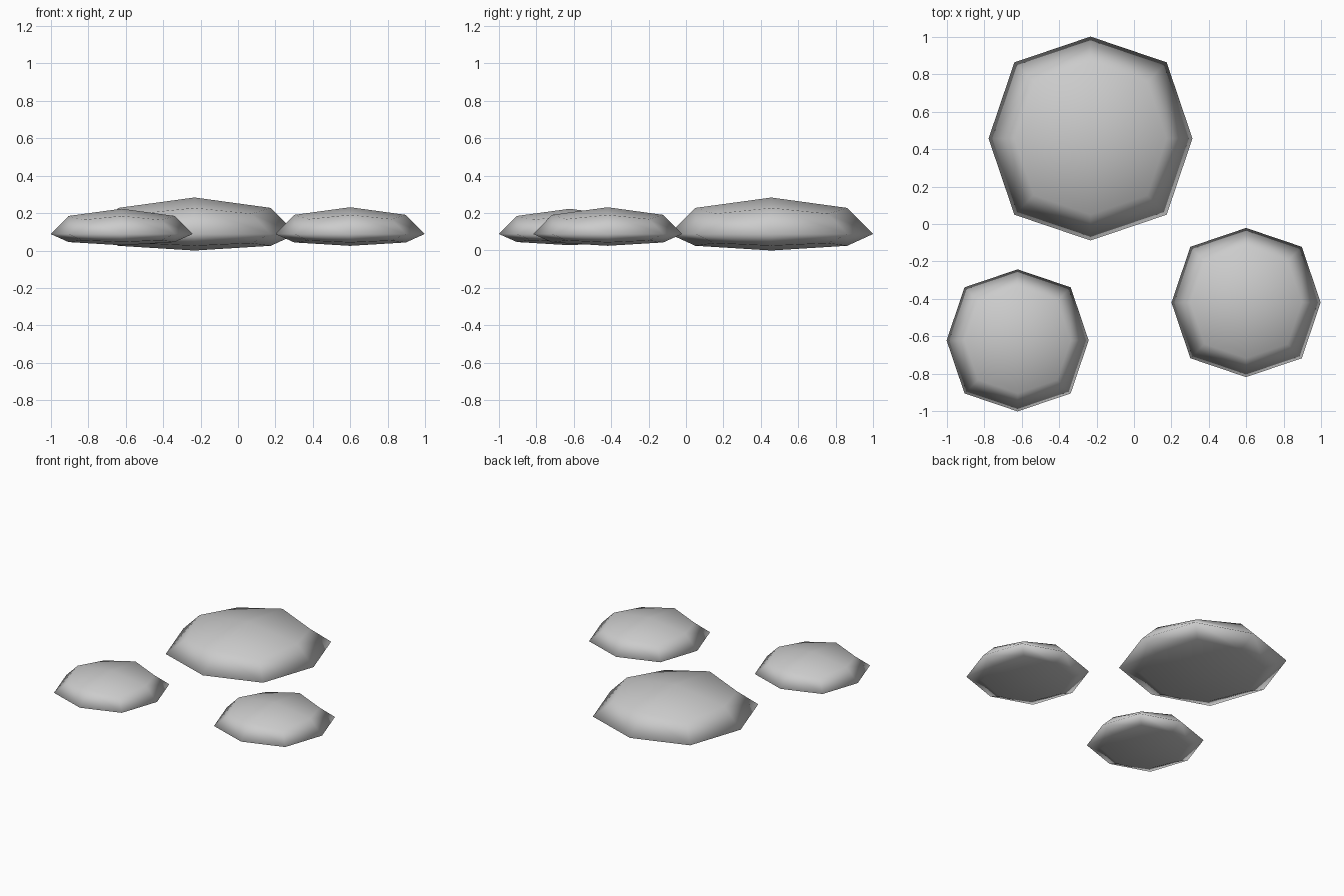
import bpy, bmesh

if "Cube" in bpy.data.objects:
    bpy.data.objects.remove(bpy.data.objects["Cube"])

BASE = 0.088  # height of the widest ring


def pebble(name, x, y, radius, up, down):
    """Cube smoothed once to a rounded 24-quad stone with a flattened underside."""
    bm = bmesh.new()
    bmesh.ops.create_cube(bm, size=2)
    bmesh.ops.subdivide_edges(bm, edges=bm.edges[:], cuts=1, use_grid_fill=True)
    # face centres, edge middles and corners sit at different reach
    reach = {1: 1.0, 2: 0.747, 3: 0.556}
    lift = {1: 1.0, 2: 0.715, 3: 0.556}
    for v in bm.verts:
        n = sum(abs(c) > 0.5 for c in v.co)
        v.co.x = x + v.co.x * reach[n] * radius
        v.co.y = y + v.co.y * reach[n] * radius
        v.co.z = BASE + v.co.z * lift[n] * (up if v.co.z > 0 else down)
    for f in bm.faces:
        f.smooth = True
    me = bpy.data.meshes.new(name)
    bm.to_mesh(me)
    bm.free()
    bpy.context.collection.objects.link(bpy.data.objects.new(name, me))


pebble("large_stone", -0.232, 0.456, 0.544, 0.195, 0.088)
pebble("right_stone", 0.598, -0.419, 0.398, 0.143, 0.063)
pebble("left_stone", -0.621, -0.621, 0.379, 0.135, 0.060)
